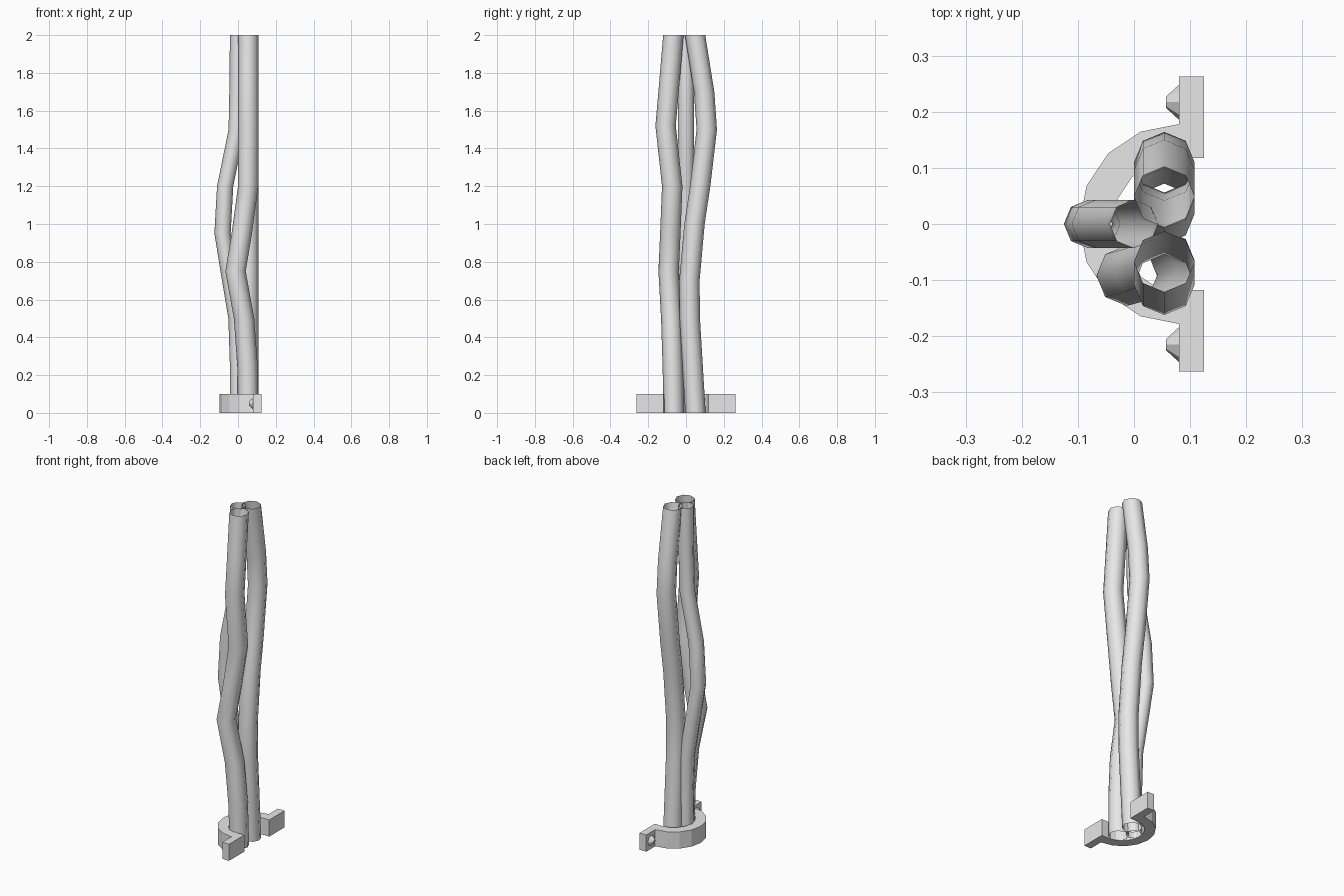
import bpy, bmesh, math
from mathutils import Matrix

cube = bpy.data.objects.get("Cube")
if cube:
    bpy.data.objects.remove(cube, do_unlink=True)

grey = bpy.data.materials.new("light_grey")
grey.use_nodes = True
grey.diffuse_color = (0.8, 0.8, 0.8, 1)
grey.node_tree.nodes["Principled BSDF"].inputs["Base Color"].default_value = (0.8, 0.8, 0.8, 1)


def finish(name, bm, smooth=False):
    mesh = bpy.data.meshes.new(name)
    bm.to_mesh(mesh)
    bm.free()
    mesh.materials.append(grey)
    for p in mesh.polygons:
        p.use_smooth = smooth
    obj = bpy.data.objects.new(name, mesh)
    bpy.context.collection.objects.link(obj)
    return obj


def tube(name, radius, path, sides=8):
    """Open-ended tube with level rings at each (x, y, z) of the path."""
    bm = bmesh.new()
    rings = []
    for x, y, z in path:
        angles = [math.tau * i / sides for i in range(sides)]
        rings.append([bm.verts.new((x + radius * math.cos(a), y + radius * math.sin(a), z))
                      for a in angles])
    for low, high in zip(rings, rings[1:]):
        for i in range(sides):
            j = (i + 1) % sides
            bm.faces.new((low[i], low[j], high[j], high[i]))
    finish(name, bm, True)


# Three wavy cables
tube("front_cable", 0.054, [(0.054, -0.065, 0), (0.05, -0.07, 0.25), (0.032, -0.078, 0.5),
                            (-0.013, -0.092, 0.75), (0.02, -0.083, 0.95), (0.054, -0.073, 1.2),
                            (0.054, -0.108, 1.52), (0.054, -0.088, 1.75), (0.054, -0.067, 2)])
tube("back_cable", 0.054, [(0.054, 0.05, 0), (0.054, 0.02, 0.5), (0.054, 0.018, 0.7),
                           (0.054, 0.045, 1), (0.054, 0.075, 1.2), (0.054, 0.11, 1.5),
                           (0.054, 0.096, 1.7), (0.054, 0.048, 2)])
tube("side_cable", 0.043, [(0, 0, 0), (0, 0, 0.25), (-0.008, 0, 0.5), (-0.05, 0, 0.75),
                           (-0.082, 0, 0.95), (-0.068, 0, 1.2), (-0.007, 0, 1.5),
                           (-0.002, 0, 1.75), (0, 0, 2)])

# Clamp: half ring with a flat tab on each end, extruded upwards
HEIGHT, MID, TAB = 0.1, 0.08, 0.125


def arc(radius, steps=8):
    angles = [math.pi / 2 + math.pi * i / steps for i in range(steps + 1)]
    return [(MID + radius * math.cos(a), radius * math.sin(a)) for a in angles]


outline = ([(TAB, 0.118), (TAB, 0.263), (MID, 0.263)] + arc(0.178)
           + [(MID, -0.263), (TAB, -0.263), (TAB, -0.118)] + arc(0.118)[::-1])
bm = bmesh.new()
base = bm.faces.new([bm.verts.new((x, y, 0)) for x, y in outline])
top = bmesh.ops.extrude_face_region(bm, geom=[base])
bmesh.ops.translate(bm, vec=(0, 0, HEIGHT),
                    verts=[v for v in top["geom"] if isinstance(v, bmesh.types.BMVert)])
bmesh.ops.recalc_face_normals(bm, faces=bm.faces)
finish("clamp_bracket", bm)

# Tapered screw heads on the tabs
for name, y in (("back_screw", 0.217), ("front_screw", -0.215)):
    bm = bmesh.new()
    place = Matrix.Translation((0.069, y, 0.05)) @ Matrix.Rotation(-math.pi / 2, 4, "Y")
    bmesh.ops.create_cone(bm, cap_ends=True, segments=8, radius1=0.032, radius2=0.01,
                          depth=0.024, matrix=place)
    finish(name, bm)
